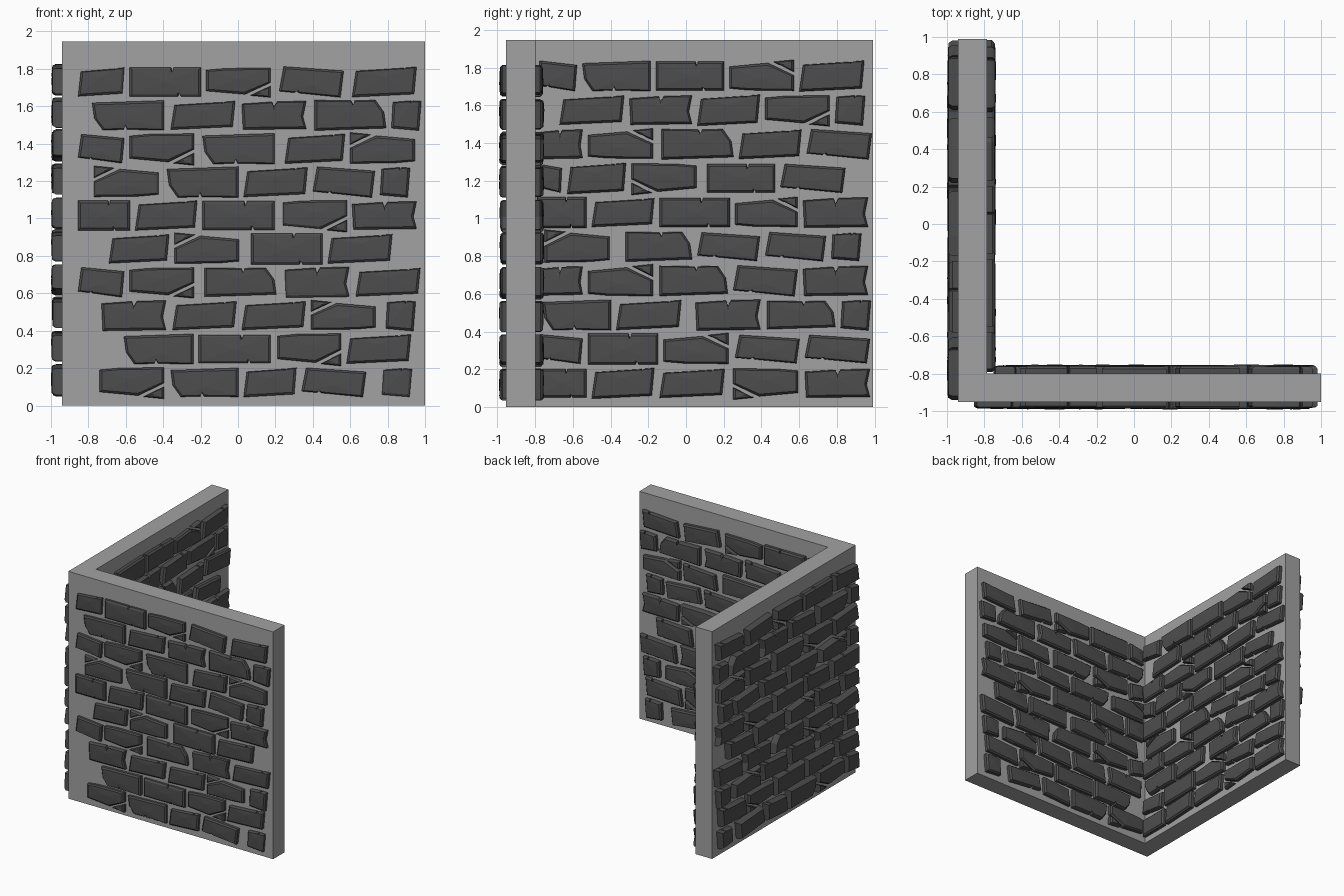
import bpy, bmesh, random
from mathutils import Vector

if "Cube" in bpy.data.objects:
    bpy.data.objects.remove(bpy.data.objects["Cube"])

random.seed(4)
X0, Y0, X1, Y1, T, H = -0.94, -0.953, 1.0, 0.99, 0.155, 1.945


def material(name, v):
    m = bpy.data.materials.new(name)
    m.diffuse_color = (v, v, v, 1)
    m.use_nodes = True
    m.node_tree.nodes["Principled BSDF"].inputs["Base Color"].default_value = m.diffuse_color
    return m


MORTAR, STONE = material("mortar_grey", 0.36), material("stone_dark", 0.075)


def finish(name, bm, mat):
    bmesh.ops.recalc_face_normals(bm, faces=bm.faces)
    me = bpy.data.meshes.new(name)
    bm.to_mesh(me)
    bm.free()
    me.materials.append(mat)
    ob = bpy.data.objects.new(name, me)
    bpy.context.collection.objects.link(ob)


# L-shaped wall core
bm = bmesh.new()
plan = [(X0, Y0), (X1, Y0), (X1, Y0 + T), (X0 + T, Y0 + T), (X0 + T, Y1), (X0, Y1)]
face = bm.faces.new([bm.verts.new((x, y, 0)) for x, y in plan])
ext = bmesh.ops.extrude_face_region(bm, geom=[face], use_keep_orig=True)
bmesh.ops.translate(bm, vec=(0, 0, H), verts=[v for v in ext["geom"] if isinstance(v, bmesh.types.BMVert)])
finish("wall_core", bm, MORTAR)

# Brick outlines in a unit square; thin notches are cracks
SHAPES = {
    "P": [[(0, 0), (.96, .1), (1, 1), (.84, .97), (.82, .8), (.8, .96), (.06, .86)]],
    "R": [[(0, 0), (.68, 0), (.7, .16), (.72, 0), (1, 0), (1, 1), (.62, 1), (.6, .85), (.58, 1), (0, 1)]],
    "C": [[(0, .18), (.6, .06), (1, .48), (1, 1), (.3, .98), (0, .92)],
          [(.68, .02), (1, -.05), (1, .36)]],
    "K": [[(.15, 0), (.44, .02), (.4, .42), (.49, .02), (1, 0), (1, 1), (0, .92), (.03, .4)]],
    "N": [[(.02, 0), (1, .03), (.95, .45), (1, 1), (.55, .98), (.5, .8), (.47, .97), (0, .9)]],
    "D": [[(0, .2), (.24, .15), (.18, .45), (.3, .14), (.95, 0), (1, .86), (.07, 1)]],
    "S": [[(0, .08), (.92, 0), (1, .96), (.72, .98), (.7, .82), (.66, .98), (.05, .93)]],
}
flip = lambda s, fu, fv: [[(1 - u if fu else u, 1 - v if fv else v) for u, v in p] for p in SHAPES[s]]
SHAPES.update(c=flip("C", 0, 1), l=flip("C", 1, 0), u=flip("C", 1, 1), k=flip("K", 1, 1))

# Courses from top to bottom: shape letter + left edge in hundredths
FRONT = ["P-85 R-58 C-17 D22 P61", "K-78 P-36 N2 k41 S82", "D-85 C-58 K-19 P25 u60",
         "u-77 K-38 P3 D40 S76", "R-85 P-55 R-19 C24 N61", "P-69 u-34 R7 P48",
         "D-85 C-58 k-18 N25 P63", "N-73 P-35 P2 u39 S79", "K-61 R-21 C21 P58",
         "C-74 K-36 P3 D34 S77"]
INNER = ["D-81 K-55 R-16 c23 P60", "P-67 N-30 P6 C42 S79", "N-81 c-52 k-13 P28 D64",
         "D-81 P-63 l-29 R11 D50", "R-84 P-50 R-14 c26 N62", "u-75 k-32 D6 D42 S77",
         "N-81 c-52 k-14 D25 N62", "K-76 P-37 N5 k43 S82", "D-81 R-52 c-12 D26 D63",
         "R-84 P-50 P-14 l25 N63"]


def brick(bm, place, poly, u0, u1, z0, z1, depth):
    """Closed stone: straight sides, chamfered rim, faceted front."""
    pts = [(u0 + a * (u1 - u0), z0 + b * (z1 - z0)) for a, b in poly]
    cu = (min(p[0] for p in pts) + max(p[0] for p in pts)) / 2
    cz = sum(p[1] for p in pts) / len(pts)
    hu = max(abs(p[0] - cu) for p in pts)
    hz = max(abs(p[1] - cz) for p in pts)
    rim = min(0.012, hz * 0.3)
    rings = []
    for inset, d in ((0, -0.02), (0, depth * 0.6), (rim, depth - 0.004)):
        rings.append([bm.verts.new(place(cu + (u - cu) * (1 - inset / hu),
                                         cz + (z - cz) * (1 - inset / hz), d)) for u, z in pts])
    n = len(pts)
    for lo, hi in zip(rings, rings[1:]):
        for i in range(n):
            j = (i + 1) % n
            bm.faces.new((lo[i], lo[j], hi[j], hi[i]))
    bm.faces.new(rings[0])
    peak = bm.verts.new(place(cu, cz, depth))
    for i in range(n):
        bm.faces.new((rings[2][i], rings[2][(i + 1) % n], peak))


def brick_face(name, rows, origin, along, normal, depth, start, z_top=1.73, pitch=0.1785, fill=False):
    bm = bmesh.new()
    o, a, nrm = Vector(origin), Vector(along), Vector(normal)
    place = lambda u, z, d: o + a * u + nrm * d + Vector((0, 0, z))
    for r, row in enumerate(rows):
        items = [[w[0], int(w[1:]) / 100] for w in row.split()]
        ends = []
        for i, (s, u) in enumerate(items):
            e = u + (0.16 if s == "S" else 0.385 if s in "RKk" else 0.345)
            ends.append(min(e, items[i + 1][1] - 0.028) if i + 1 < len(items) else e)
        if items[0][1] < -0.8 or items[0][1] < start:
            items[0][1] = start
        elif fill and items[0][1] - start > 0.12:
            ends.insert(0, items[0][1] - 0.028)
            items.insert(0, ["P", start])
        zc = z_top - pitch * r
        for (s, u), e in zip(items, ends):
            h = 0.075 + random.uniform(0, 0.008)
            d = depth + random.uniform(-0.006, 0.002)
            for poly in SHAPES[s]:
                brick(bm, place, poly, u, e, zc - h, zc + h, d)
    finish(name, bm, STONE)


# Stones on the four large wall faces
brick_face("front_bricks", FRONT, (0, Y0, 0), (1, 0, 0), (0, -1, 0), 0.037, -0.855)
brick_face("front_wall_inner_bricks", FRONT, (0, Y0 + T, 0), (1, 0, 0), (0, 1, 0), 0.045, -0.75)
brick_face("left_bricks", FRONT, (X0, 0, 0), (0, 1, 0), (-1, 0, 0), 0.058, -0.94, z_top=1.745, fill=True)
brick_face("left_wall_inner_bricks", INNER, (X0 + T, 0, 0), (0, 1, 0), (1, 0, 0), 0.045, -0.79, 1.755, 0.181)
